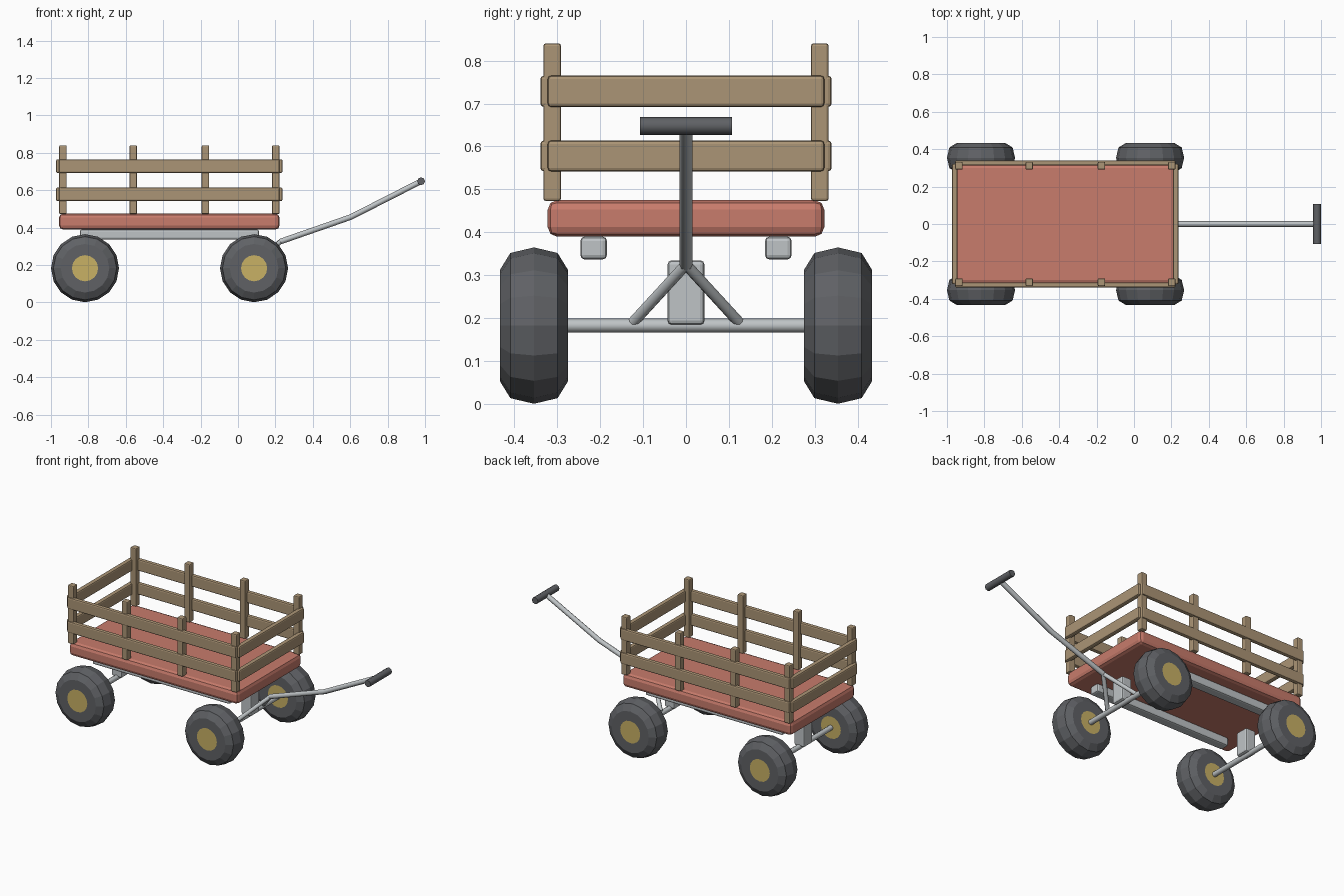
import bpy
import bmesh
import math
from mathutils import Vector

cube = bpy.data.objects.get("Cube")
if cube:
    bpy.data.objects.remove(cube, do_unlink=True)


def material(name, rgb):
    m = bpy.data.materials.new(name)
    m.use_nodes = True
    color = (*rgb, 1)
    m.diffuse_color = color
    m.node_tree.nodes["Principled BSDF"].inputs["Base Color"].default_value = color
    return m


RED = material("red paint", (0.58, 0.2, 0.15))
WOOD = material("tan wood", (0.41, 0.3, 0.18))
RUBBER = material("dark rubber", (0.115, 0.12, 0.13))
HUB = material("yellow hub", (0.58, 0.44, 0.13))
STEEL = material("light steel", (0.52, 0.55, 0.565))


def add_mesh(name, bm, *mats):
    bmesh.ops.recalc_face_normals(bm, faces=bm.faces)
    mesh = bpy.data.meshes.new(name)
    bm.to_mesh(mesh)
    bm.free()
    for m in mats:
        mesh.materials.append(m)
    obj = bpy.data.objects.new(name, mesh)
    bpy.context.collection.objects.link(obj)
    return obj


def box(name, x, y, z, mat, bevel):
    """Rounded box given its (min, max) on each axis."""
    bm = bmesh.new()
    bmesh.ops.create_cube(bm, size=1)
    for v in bm.verts:
        v.co = Vector([(a + b) / 2 + c * (b - a) for (a, b), c in zip((x, y, z), v.co)])
    obj = add_mesh(name, bm, mat)
    mod = obj.modifiers.new("rounding", "BEVEL")
    mod.width = bevel
    mod.segments = 2
    return obj


def rod(name, points, radius, mat):
    """Round bar through a few points."""
    curve = bpy.data.curves.new(name, "CURVE")
    curve.dimensions = "3D"
    curve.bevel_depth = radius
    curve.bevel_resolution = 2
    curve.use_fill_caps = True
    spline = curve.splines.new("POLY")
    spline.points.add(len(points) - 1)
    for p, co in zip(spline.points, points):
        p.co = (*co, 1)
    curve.materials.append(mat)
    obj = bpy.data.objects.new(name, curve)
    bpy.context.collection.objects.link(obj)
    return obj


def wheel(name, x, y, z, sides=16):
    """Lathed tyre with a flush hub disc on both faces."""
    half = [(0.07, -0.079), (0.13, -0.079), (0.169, -0.055), (0.182, 0)]
    profile = half + [(r, -w) for r, w in reversed(half[:-1])]
    bm = bmesh.new()
    rings = []
    for r, w in profile:
        angles = [math.tau * i / sides for i in range(sides)]
        rings.append([bm.verts.new((x + r * math.cos(a), y + w, z + r * math.sin(a)))
                      for a in angles])
    for a, b in zip(rings, rings[1:]):
        for i in range(sides):
            j = (i + 1) % sides
            bm.faces.new((a[i], a[j], b[j], b[i]))
    for ring in (rings[0], rings[-1]):
        bm.faces.new(ring).material_index = 1
    return add_mesh(name, bm, RUBBER, HUB)


# Deck
X0, X1, HALF = -0.957, 0.222, 0.322
box("deck", (X0, X1), (-HALF, HALF), (0.39, 0.475), RED, 0.022)

# Fence posts and slats
for side, s in (("left", 1), ("right", -1)):
    for i, px in enumerate((-0.936, -0.56, -0.174, 0.202)):
        box(f"{side}_post_{i + 1}", (px - 0.02, px + 0.02),
            sorted((s * 0.291, s * 0.332)), (0.473, 0.84), WOOD, 0.006)

for level, z in (("lower", (0.542, 0.614)), ("upper", (0.692, 0.765))):
    for side, s in (("left", 1), ("right", -1)):
        box(f"{level}_{side}_slat", (X0, X1), sorted((s * 0.312, s * 0.339)), z, WOOD, 0.008)
    box(f"{level}_handle_end_slat", (0.208, 0.238), (-HALF, HALF), z, WOOD, 0.008)
    box(f"{level}_tail_end_slat", (-0.973, -0.943), (-HALF, HALF), z, WOOD, 0.008)

# Chassis rails
for side, s in (("left", 1), ("right", -1)):
    box(f"{side}_rail", (-0.845, 0.112), sorted((s * 0.184, s * 0.246)),
        (0.337, 0.39), STEEL, 0.01)

# Axles, axle blocks and wheels
AXLE_Z = 0.183
for end, ax in (("tail", -0.818), ("handle", 0.086)):
    box(f"{end}_axle_block", (ax - 0.035, ax + 0.035), (-0.043, 0.043),
        (0.185, 0.335), STEEL, 0.01)
    rod(f"{end}_axle", [(ax, -0.29, AXLE_Z), (ax, 0.29, AXLE_Z)], 0.016, STEEL)
    for side, s in (("left", 1), ("right", -1)):
        wheel(f"{end}_{side}_wheel", ax, s * 0.354, AXLE_Z)

# Pull handle with forked struts and grip
FORK = (0.225, 0, 0.325)
for side, s in (("left", 1), ("right", -1)):
    rod(f"{side}_strut", [(0.09, s * 0.122, 0.192), FORK], 0.013, STEEL)
rod("pull_shaft", [FORK, (0.604, 0, 0.457), (0.979, 0, 0.648)], 0.015, STEEL)
rod("grip", [(0.979, -0.107, 0.648), (0.979, 0.107, 0.648)], 0.021, RUBBER)
